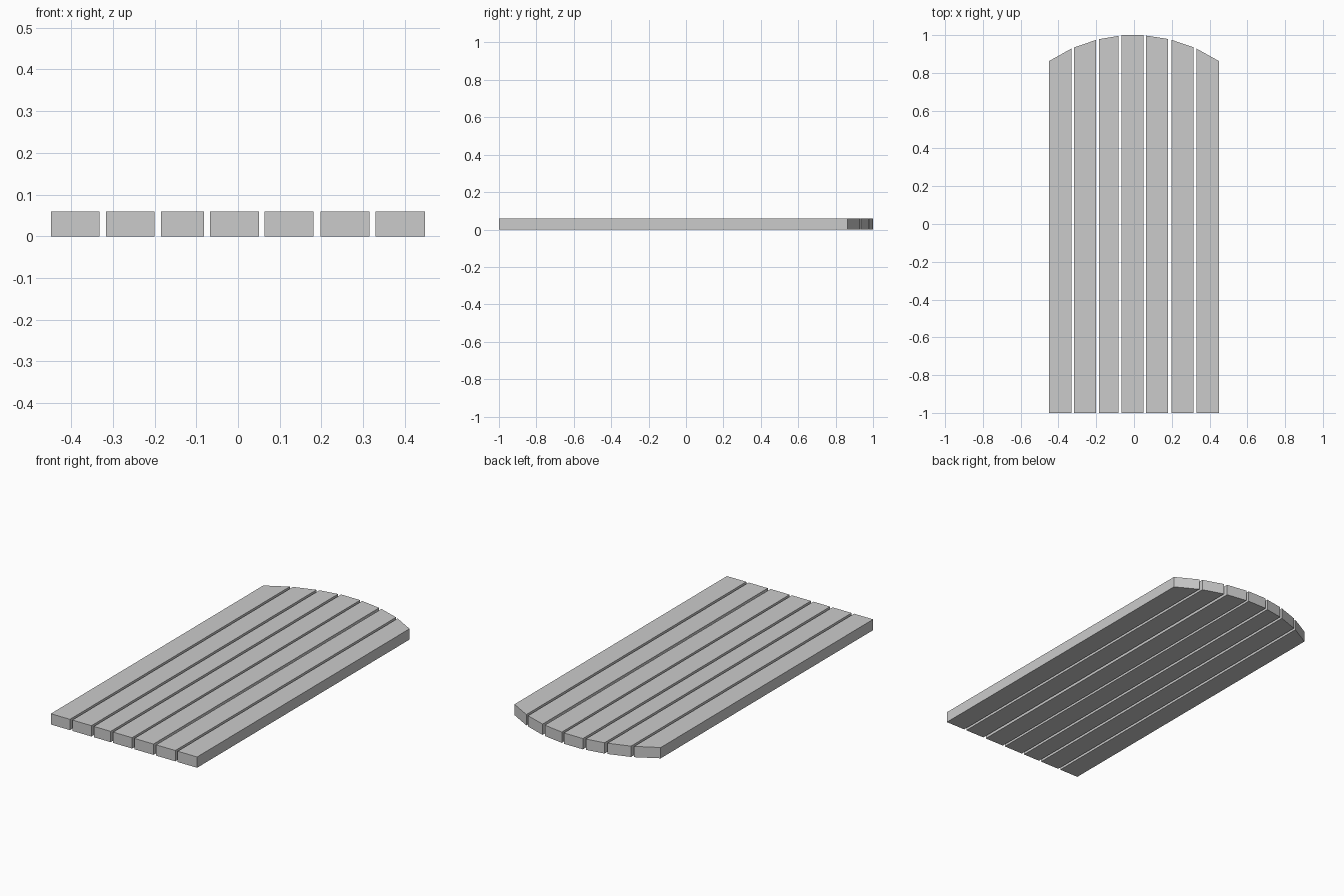
import bpy, bmesh, math

if "Cube" in bpy.data.objects:
    bpy.data.objects.remove(bpy.data.objects["Cube"])

THICK = 0.06
FRONT = -1.0
HALF, RISE = 0.449, 0.137
RADIUS = (HALF**2 + RISE**2) / (2 * RISE)

# left and right edge of each plank
PLANKS = [(-0.449, -0.332), (-0.317, -0.2), (-0.185, -0.082), (-0.067, 0.05),
          (0.064, 0.181), (0.198, 0.315), (0.33, 0.449)]


def arc_y(x):
    return 1.0 - RADIUS + math.sqrt(RADIUS**2 - x**2)


def plank(name, x0, x1):
    # middle plank ends square, the others are cut along the arched end
    y0, y1 = (1.0, 1.0) if x0 < 0 < x1 else (arc_y(x0), arc_y(x1))
    bm = bmesh.new()
    outline = [(x0, FRONT), (x1, FRONT), (x1, y1), (x0, y0)]
    face = bm.faces.new([bm.verts.new((x, y, 0)) for x, y in outline])
    top = bmesh.ops.extrude_face_region(bm, geom=[face])["geom"]
    verts = [v for v in top if isinstance(v, bmesh.types.BMVert)]
    bmesh.ops.translate(bm, verts=verts, vec=(0, 0, THICK))
    bmesh.ops.recalc_face_normals(bm, faces=bm.faces)
    mesh = bpy.data.meshes.new(name)
    bm.to_mesh(mesh)
    bm.free()
    bpy.context.collection.objects.link(bpy.data.objects.new(name, mesh))


# row of planks
for i, (left, right) in enumerate(PLANKS, 1):
    plank(f"plank_{i}", left, right)
